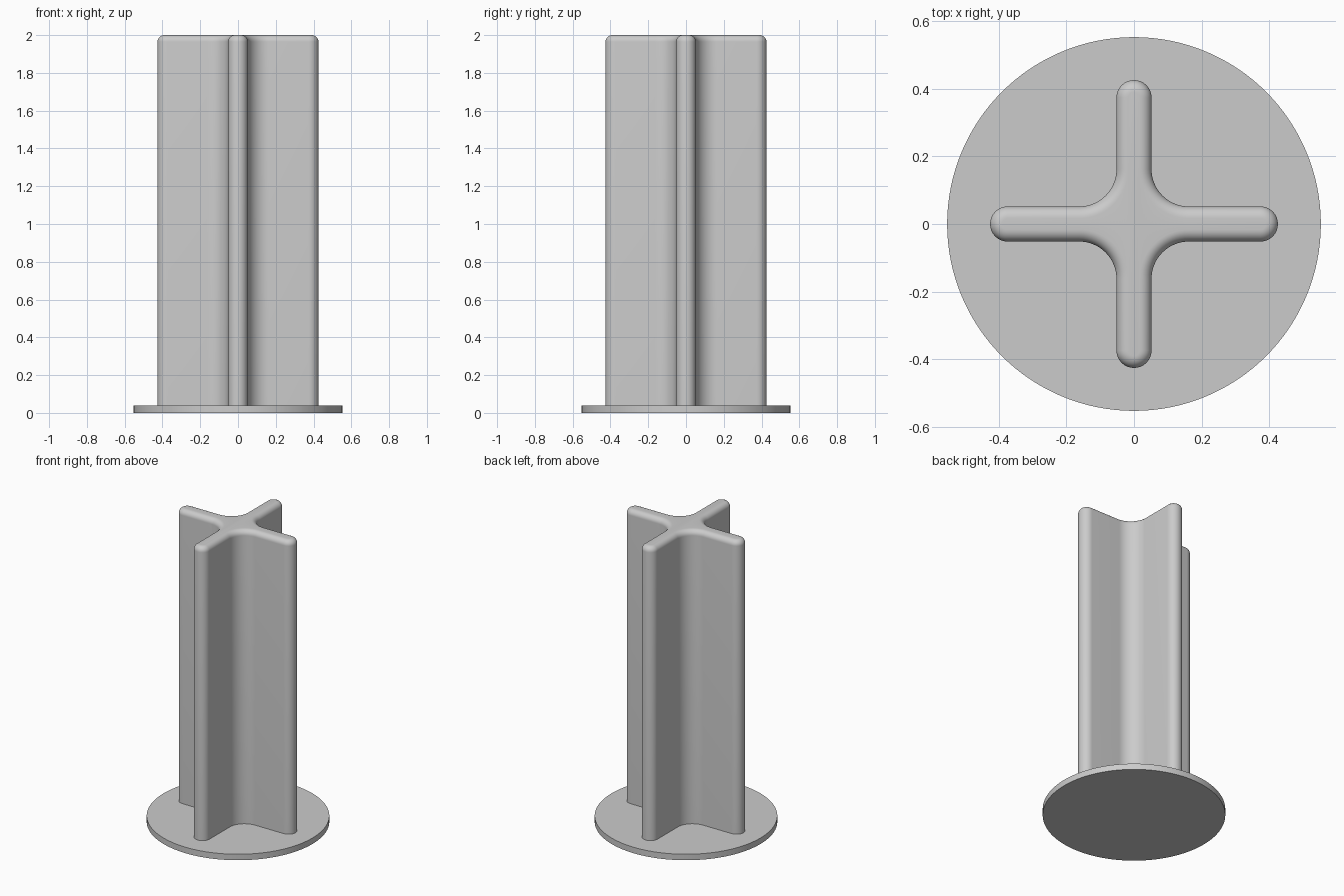
import bpy
import bmesh
from math import sin, cos, pi

cube = bpy.data.objects.get("Cube")
if cube:
    bpy.data.objects.remove(cube)

HALF_WIDTH, ARM, FILLET, ROUND = 0.052, 0.426, 0.11, 0.035
DISC_RADIUS, DISC_TOP, TOP = 0.553, 0.04, 2.0

grey = bpy.data.materials.new("plain grey")
grey.use_nodes = True
colour = (0.6, 0.6, 0.6, 1)
grey.diffuse_color = colour
grey.node_tree.nodes["Principled BSDF"].inputs["Base Color"].default_value = colour


def add_object(name, bm):
    bmesh.ops.recalc_face_normals(bm, faces=bm.faces)
    mesh = bpy.data.meshes.new(name)
    bm.to_mesh(mesh)
    bm.free()
    mesh.materials.append(grey)
    obj = bpy.data.objects.new(name, mesh)
    bpy.context.collection.objects.link(obj)
    bpy.ops.object.select_all(action="DESELECT")
    obj.select_set(True)
    bpy.context.view_layer.objects.active = obj
    bpy.ops.object.shade_smooth_by_angle(angle=pi / 6)


def cross_outline(inset, steps=16):
    """Four round-ended arms joined by concave fillets, shrunk by inset."""
    w = HALF_WIDTH - inset
    r = FILLET + inset
    tip = ARM - HALF_WIDTH
    centre = HALF_WIDTH + FILLET
    arm = []
    for i in range(steps + 1):
        a = -pi / 2 + pi * i / steps
        arm.append((tip + w * cos(a), w * sin(a)))
    for i in range(steps + 1):
        a = -pi / 2 - pi / 2 * i / steps
        arm.append((centre + r * cos(a), centre + r * sin(a)))
    points = []
    for k in range(4):
        c, s = cos(k * pi / 2), sin(k * pi / 2)
        points += [(x * c - y * s, x * s + y * c) for x, y in arm]
    return points


# Cross-shaped column with a rounded top rim
levels = [(0, DISC_TOP)]
for i in range(9):
    a = pi / 2 * i / 8
    levels.append((ROUND * (1 - cos(a)), TOP - ROUND + ROUND * sin(a)))
bm = bmesh.new()
rings = [[bm.verts.new((x, y, z)) for x, y in cross_outline(d)] for d, z in levels]
for low, high in zip(rings, rings[1:]):
    n = len(low)
    for i in range(n):
        j = (i + 1) % n
        bm.faces.new((low[i], low[j], high[j], high[i]))
bm.faces.new(rings[0])
bm.faces.new(rings[-1])
add_object("cross_column", bm)

# Thin round base
bm = bmesh.new()
bmesh.ops.create_cone(bm, cap_ends=True, segments=128, radius1=DISC_RADIUS,
                      radius2=DISC_RADIUS, depth=DISC_TOP)
bmesh.ops.translate(bm, verts=bm.verts, vec=(0, 0, DISC_TOP / 2))
add_object("base_disc", bm)
